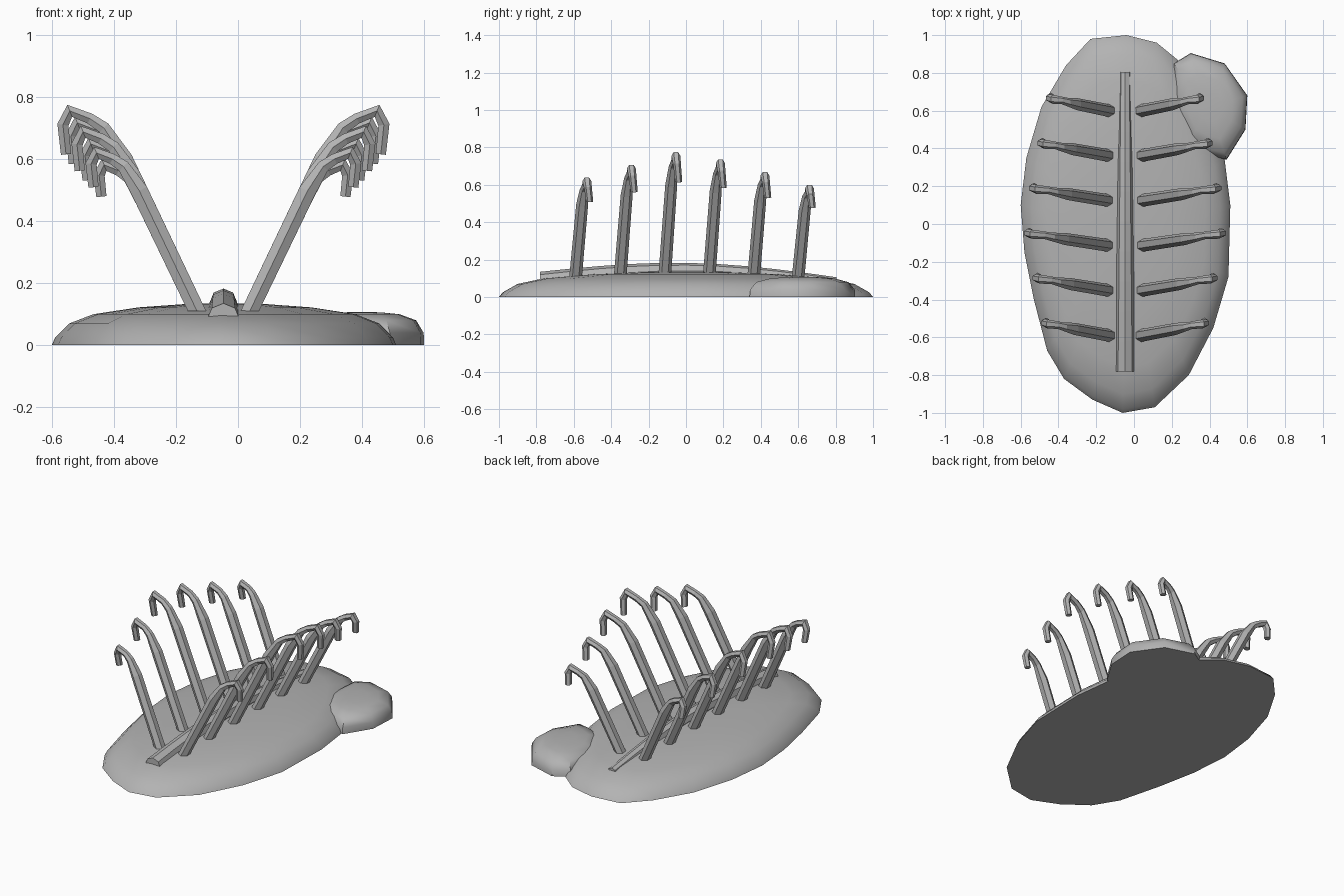
import bpy, bmesh, math

cube = bpy.data.objects.get("Cube")
if cube:
    bpy.data.objects.remove(cube, do_unlink=True)

grey = bpy.data.materials.new("plain grey")
grey.use_nodes = True
colour = (0.45, 0.45, 0.45, 1)
grey.diffuse_color = colour
grey.node_tree.nodes["Principled BSDF"].inputs["Base Color"].default_value = colour


def loft(name, rings, smooth=False):
    """Skin equal-sized rings of points and close both ends."""
    bm = bmesh.new()
    loops = [[bm.verts.new(p) for p in ring] for ring in rings]
    n = len(loops[0])
    for a, b in zip(loops, loops[1:]):
        for i in range(n):
            j = (i + 1) % n
            bm.faces.new((a[i], a[j], b[j], b[i]))
    bm.faces.new(loops[0][::-1])
    bm.faces.new(loops[-1])
    bmesh.ops.recalc_face_normals(bm, faces=bm.faces)
    mesh = bpy.data.meshes.new(name)
    bm.to_mesh(mesh)
    bm.free()
    mesh.materials.append(grey)
    obj = bpy.data.objects.new(name, mesh)
    bpy.context.collection.objects.link(obj)
    if smooth:
        bpy.ops.object.select_all(action='DESELECT')
        bpy.context.view_layer.objects.active = obj
        obj.select_set(True)
        bpy.ops.object.shade_smooth_by_angle(angle=math.radians(40))
    return obj


def mound(name, outline, centre, steps):
    """Flat-bottomed dome: the outline shrinks towards the centre as it rises."""
    cx, cy = centre
    loft(name, [[(cx + (x - cx) * s, cy + (y - cy) * s, z) for x, y in outline]
                for s, z in steps], smooth=True)


# Ground mounds
mound("main_mound",
      [(-.23, .98), (-.04, 1), (.12, .96), (.23, .87), (.38, .62), (.48, .34),
       (.51, .1), (.5, -.28), (.42, -.55), (.29, -.8), (.11, -.97), (-.06, -1),
       (-.22, -.93), (-.37, -.82), (-.46, -.67), (-.53, -.4), (-.58, -.15),
       (-.6, .1), (-.57, .35), (-.49, .62), (-.36, .84)],
      (-.04, 0),
      [(1, 0), (.98, .025), (.9, .07), (.76, .1), (.5, .122), (.25, .132), (.03, .135)])
mound("small_mound",
      [(.21, .85), (.3, .905), (.48, .85), (.6, .68), (.59, .5), (.49, .34),
       (.4, .36), (.28, .42), (.2, .6)],
      (.4, .62),
      [(1, 0), (.99, .04), (.87, .08), (.6, .1), (.3, .106), (.04, .107)])

# Spine: arched, tapering, eight-sided
MID = -.047
spine = []
for i in range(11):
    t = i / 10
    y = -.78 + 1.585 * t
    r = .053 - .022 * t
    z = .082 - .007 * t + .062 * math.sin(math.pi * t)
    spine.append([(MID + r * math.sin(k * math.pi / 4), y, z + r * math.cos(k * math.pi / 4))
                  for k in range(8)])
loft("spine", spine)

# Ribs: outward, sideways drift, height, radius
PATH = [(0, 0, 0, .034), (.235, .035, .49, .032), (.3, .045, .59, .023),
        (.345, .055, .62, .02), (.41, .06, .645, .024), (.432, .066, .6, .021),
        (.422, .075, .505, .019)]


def rib(name, side, y0, scale):
    pts = [(.085 + d * scale, y0 + dy, .11 + h * scale, r) for d, dy, h, r in PATH]
    rings = []
    for i, (d, y, z, r) in enumerate(pts):
        # ring lies across the average of the neighbouring directions
        dirs = []
        for a, b in ((i - 1, i), (i, i + 1)):
            if a >= 0 and b < len(pts):
                dx, dz = pts[b][0] - pts[a][0], pts[b][2] - pts[a][2]
                length = math.hypot(dx, dz)
                dirs.append((dx / length, dz / length))
        tx, tz = sum(v[0] for v in dirs), sum(v[1] for v in dirs)
        length = math.hypot(tx, tz)
        tx, tz = (0, 1) if i == 0 else (tx / length, tz / length)
        ring = []
        for k in range(6):
            u, v = r * math.cos(k * math.pi / 3), r * math.sin(k * math.pi / 3)
            ring.append((MID + side * (d + v * tz), y + u, z - v * tx))
        rings.append(ring)
    loft(name, rings)


SCALES = [.79, .895, 1, .94, .835, .73]
for n, scale in enumerate(SCALES):
    y0 = -.59 + .238 * n
    rib(f"left_rib_{n + 1}", 1, y0, scale)
    rib(f"right_rib_{n + 1}", -1, y0, scale)
